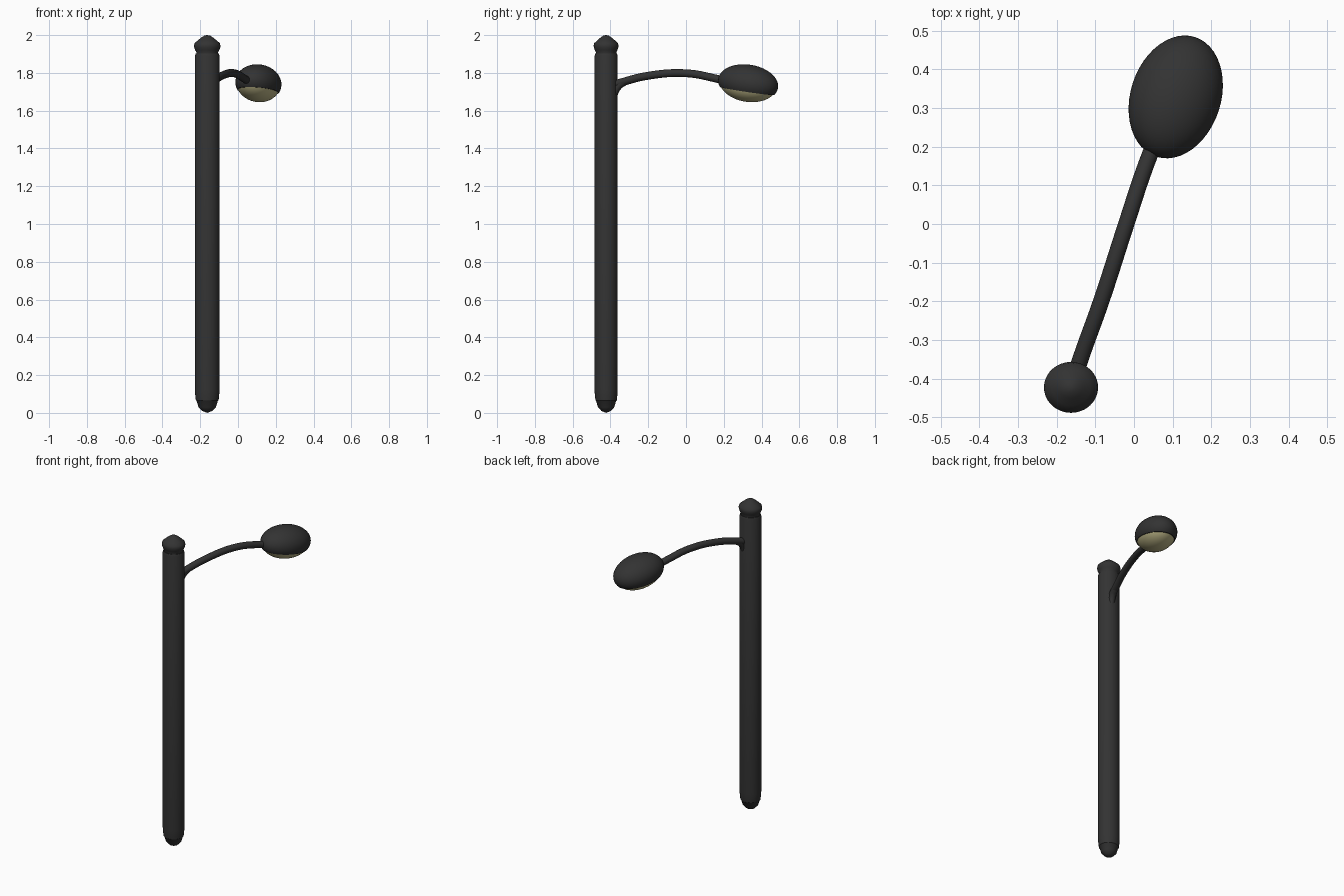
import bpy, bmesh, math
from mathutils import Matrix

if "Cube" in bpy.data.objects:
    bpy.data.objects.remove(bpy.data.objects["Cube"])


def material(name, rgb):
    m = bpy.data.materials.new(name)
    m.diffuse_color = (*rgb, 1)
    m.use_nodes = True
    m.node_tree.nodes["Principled BSDF"].inputs["Base Color"].default_value = m.diffuse_color
    return m


DARK = material("charcoal_metal", (0.033, 0.033, 0.033))
GLASS = material("warm_glass", (0.50, 0.46, 0.24))


def smooth(ob, angle):
    bpy.ops.object.select_all(action='DESELECT')
    ob.select_set(True)
    bpy.context.view_layer.objects.active = ob
    bpy.ops.object.shade_smooth_by_angle(angle=math.radians(angle))


def revolve(name, profile, matrix, mat, sides=48, angle=40):
    """Surface of revolution about local z, from (radius, height) points."""
    bm = bmesh.new()
    pts = [bm.verts.new((r, 0, z)) for r, z in profile]
    edges = [bm.edges.new(p) for p in zip(pts, pts[1:])]
    bmesh.ops.spin(bm, geom=pts + edges, cent=(0, 0, 0), axis=(0, 0, 1),
                   angle=2 * math.pi, steps=sides)
    bmesh.ops.remove_doubles(bm, verts=bm.verts, dist=1e-5)
    bmesh.ops.transform(bm, matrix=matrix, verts=bm.verts)
    bmesh.ops.recalc_face_normals(bm, faces=bm.faces)
    me = bpy.data.meshes.new(name)
    bm.to_mesh(me)
    bm.free()
    ob = bpy.data.objects.new(name, me)
    bpy.context.collection.objects.link(ob)
    me.materials.append(mat)
    smooth(ob, angle)
    return ob


def tube(name, points, radius, mat):
    """Round tube along a smooth path."""
    cu = bpy.data.curves.new(name, 'CURVE')
    cu.dimensions = '3D'
    cu.bevel_depth = radius
    cu.bevel_resolution = 5
    cu.resolution_u = 10
    cu.use_fill_caps = True
    sp = cu.splines.new('BEZIER')
    sp.bezier_points.add(len(points) - 1)
    for bp, co in zip(sp.bezier_points, points):
        bp.co = co
        bp.handle_left_type = bp.handle_right_type = 'AUTO'
    ob = bpy.data.objects.new(name, cu)
    bpy.context.collection.objects.link(ob)
    cu.materials.append(mat)
    bpy.ops.object.select_all(action='DESELECT')
    ob.select_set(True)
    bpy.context.view_layer.objects.active = ob
    bpy.ops.object.convert(target='MESH')
    smooth(bpy.context.object, 50)


# Pole with rounded foot, and the pointed cap with its neck groove
pole_at = Matrix.Translation((-0.163, -0.423, 0)) @ Matrix.Diagonal((1, 0.94, 1, 1))
revolve("pole", [(0, 0), (0.026, 0.01), (0.046, 0.03), (0.056, 0.063), (0.060, 0.066),
                 (0.063, 0.09), (0.065, 0.12), (0.065, 1.89), (0.061, 1.902), (0, 1.902)],
        pole_at, DARK)
revolve("pole_cap", [(0, 1.895), (0.058, 1.895), (0.058, 1.91), (0.064, 1.921),
                     (0.069, 1.935), (0.070, 1.945), (0.067, 1.957), (0.050, 1.972),
                     (0.030, 1.988), (0.014, 1.998), (0, 2.0)], pole_at, DARK)

# Curved arm and the small brace under its root
tube("arm", [(-0.155, -0.40, 1.732), (-0.137, -0.345, 1.749), (-0.085, -0.20, 1.785),
             (-0.02, 0, 1.798), (0.03, 0.15, 1.772), (0.07, 0.25, 1.745)], 0.021, DARK)
tube("arm_brace", [(-0.150, -0.392, 1.63), (-0.146, -0.379, 1.69),
                   (-0.139, -0.356, 1.730), (-0.130, -0.325, 1.752)], 0.019, DARK)

# Lamp head: tilted ellipsoid shell, open below, with a domed glass lens
head_at = (Matrix.Translation((0.108, 0.329, 1.745))
           @ Matrix.Rotation(math.radians(-18), 4, 'Z')
           @ Matrix.Rotation(math.radians(-8.5), 4, 'X')
           @ Matrix.Diagonal((0.117, 0.164, 0.0985, 1)))


def arc(start, end, n, scale=1.0):
    angles = [math.radians(start + (end - start) * i / n) for i in range(n + 1)]
    return [(abs(math.cos(a)) * scale if abs(math.cos(a)) > 1e-6 else 0, math.sin(a))
            for a in angles]


RIM = -25
shell = arc(90, RIM, 22)
shell.append((shell[-1][0] * 0.95, shell[-1][1]))
shell.append((shell[-1][0], shell[-1][1] + 0.06))
revolve("lamp_shell", shell, head_at, DARK)
revolve("lamp_lens", arc(RIM + 2, -90, 14, 0.96), head_at, GLASS)
